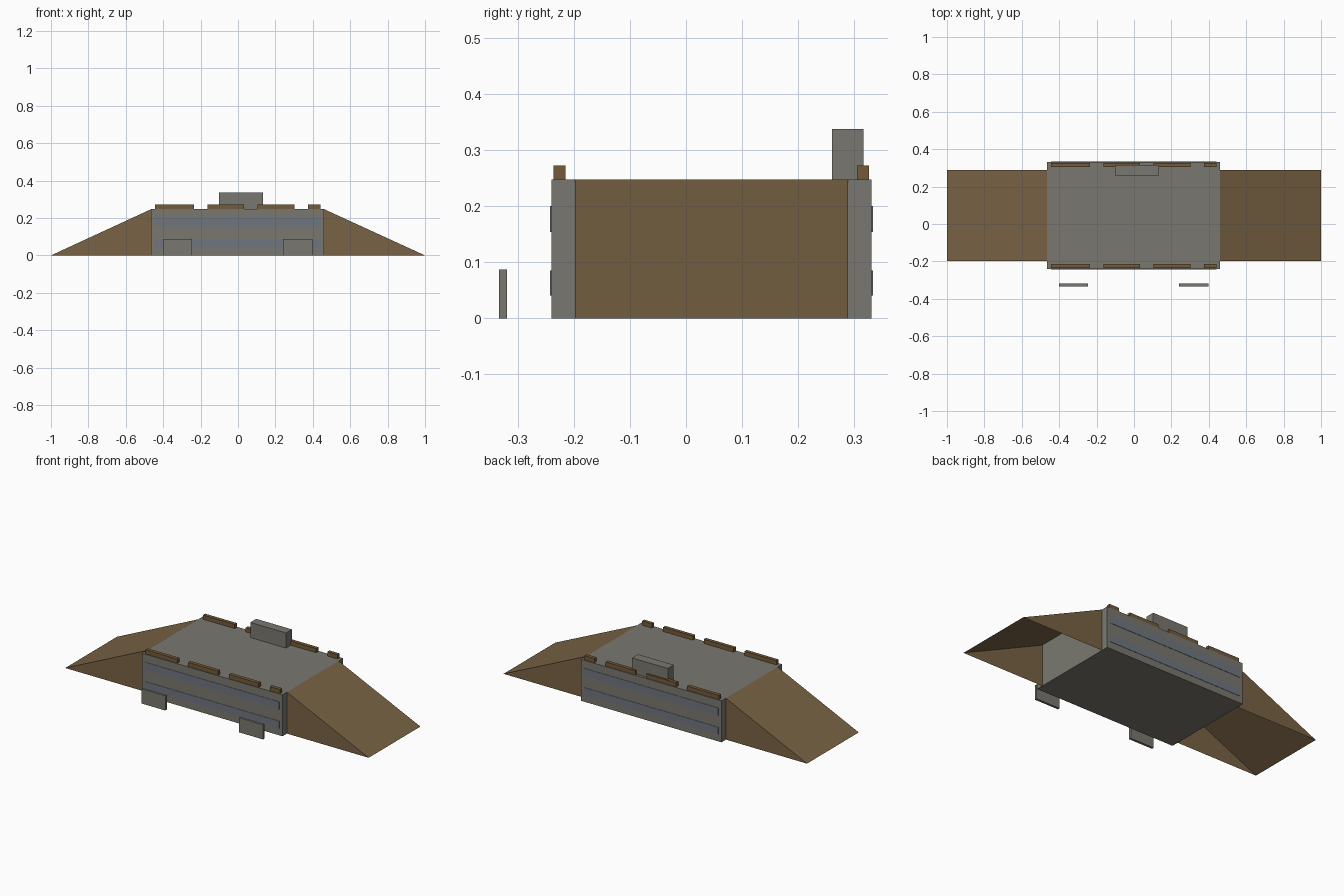
import bpy
import bmesh

cube = bpy.data.objects.get("Cube")
if cube:
    bpy.data.objects.remove(cube, do_unlink=True)


def material(name, rgb):
    mat = bpy.data.materials.new(name)
    mat.use_nodes = True
    mat.diffuse_color = (*rgb, 1)
    mat.node_tree.nodes["Principled BSDF"].inputs["Base Color"].default_value = (*rgb, 1)
    return mat


stone = material("warm grey stone", (0.195, 0.187, 0.16))
earth = material("brown earth", (0.19, 0.125, 0.058))
wood = material("dark brown wood", (0.175, 0.105, 0.042))
slate = material("blue grey slate", (0.16, 0.18, 0.215))


def add_object(name, bm, mat):
    mesh = bpy.data.meshes.new(name)
    bm.to_mesh(mesh)
    bm.free()
    mesh.materials.append(mat)
    obj = bpy.data.objects.new(name, mesh)
    bpy.context.collection.objects.link(obj)
    return obj


def box(name, xs, ys, zs, mat):
    bm = bmesh.new()
    bmesh.ops.create_cube(bm, size=1)
    for v in bm.verts:
        v.co = [span[0] if c < 0 else span[1] for c, span in zip(v.co, (xs, ys, zs))]
    return add_object(name, bm, mat)


def ramp(name, tip, inner, ys, height, mat):
    """Sloped top and two triangular sides, open underneath and at the inner end."""
    bm = bmesh.new()
    front, back = [[bm.verts.new((x, y, z)) for x, z in
                    ((tip, 0), (inner, 0), (inner, height))] for y in ys]
    bm.faces.new(front)
    bm.faces.new(back[::-1])
    bm.faces.new((front[0], front[2], back[2], back[0]))
    if tip > 0:
        bmesh.ops.reverse_faces(bm, faces=bm.faces[:])
    return add_object(name, bm, mat)


# Main block
left, right = 0.461, -0.465
front, back, top = -0.24, 0.331, 0.247
box("main_block", (right, left), (front, back), (0, top), stone)

# Earth ramps at both ends
ramp("left_ramp", 1, left, (-0.198, 0.289), top, earth)
ramp("right_ramp", -1, right, (-0.198, 0.289), top, earth)

# Slate bands on the front and back walls
for side, ys in (("front", (front - 0.002, front + 0.004)),
                 ("back", (back - 0.004, back + 0.002))):
    for level, zs in (("lower", (0.041, 0.085)), ("upper", (0.154, 0.2))):
        box(f"{side}_{level}_band", (-0.445, 0.44), ys, zs, slate)

# Parapet segments along both edges of the top
for side, ys in (("front", (-0.236, -0.215)), ("back", (0.305, 0.326))):
    for i, xs in enumerate(((-0.445, -0.235), (-0.163, 0.033),
                            (0.105, 0.302), (0.375, 0.441))):
        box(f"{side}_parapet_{i + 1}", xs, ys, (top, 0.272), wood)

# Lookout block at the back of the top
box("lookout_block", (-0.101, 0.134), (0.26, 0.316), (top, 0.337), stone)

# Free-standing slabs in front
for side, xs in (("right", (-0.402, -0.246)), ("left", (0.241, 0.398))):
    box(f"{side}_slab", xs, (-0.333, -0.319), (0, 0.087), stone)
